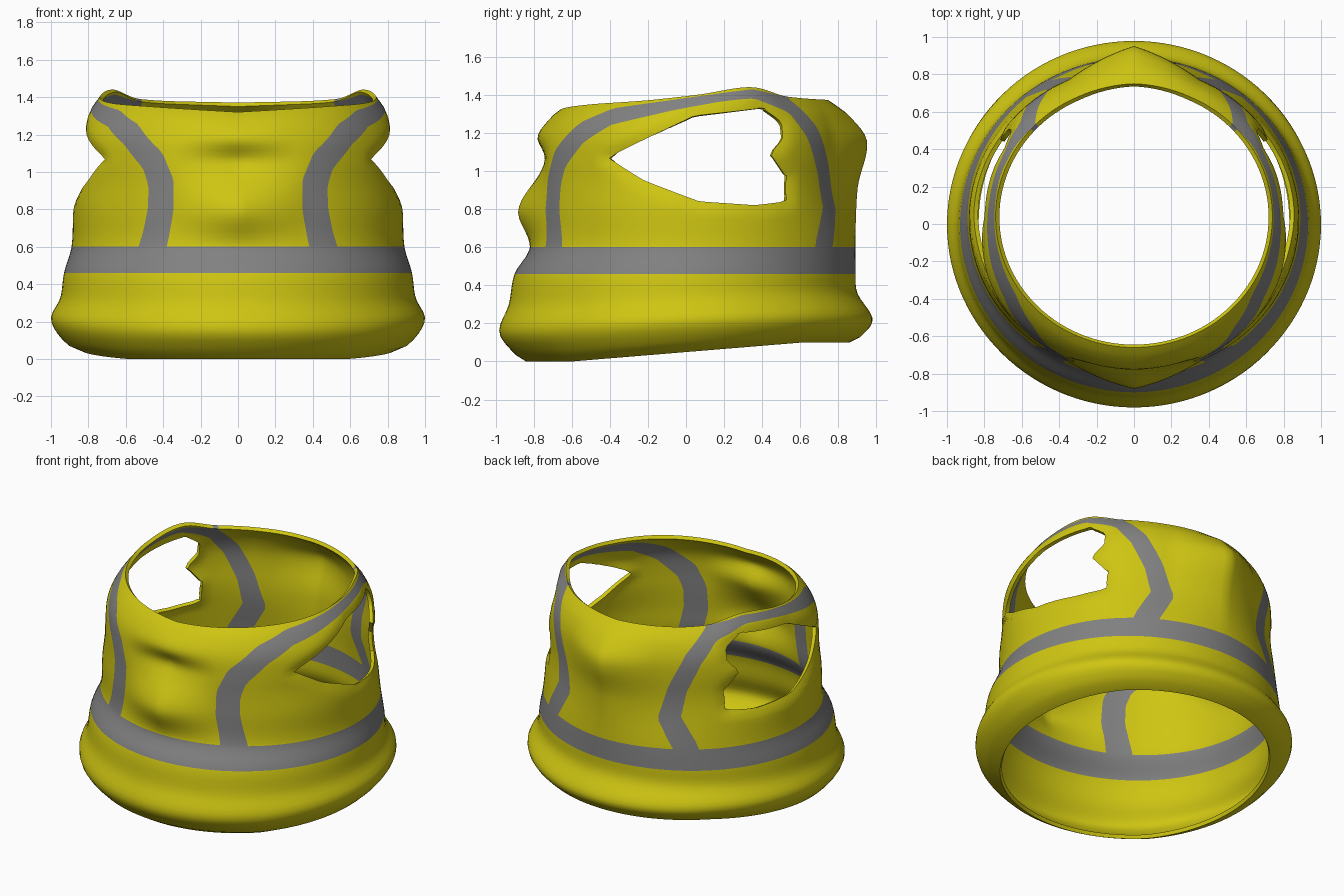
import bpy, bmesh
from math import sin, cos, acos, pi
from mathutils import Vector

if "Cube" in bpy.data.objects:
    bpy.data.objects.remove(bpy.data.objects["Cube"])


def material(name, rgb):
    mat = bpy.data.materials.new(name)
    mat.use_nodes = True
    mat.diffuse_color = (*rgb, 1)
    mat.node_tree.nodes["Principled BSDF"].inputs["Base Color"].default_value = (*rgb, 1)
    return mat


def curve(points, t):
    """Smooth curve through (position, value) points."""
    n = len(points)
    t = min(max(t, points[0][0]), points[-1][0])
    i = next((k for k in range(n - 1) if t <= points[k + 1][0]), n - 2)

    def slope(k):
        a, b = points[max(k - 1, 0)], points[min(k + 1, n - 1)]
        return (b[1] - a[1]) / (b[0] - a[0])
    (x0, y0), (x1, y1) = points[i], points[i + 1]
    h = x1 - x0
    s = (t - x0) / h
    return (y0 * (1 + 2 * s) * (1 - s) ** 2 + slope(i) * h * s * (1 - s) ** 2
            + y1 * s * s * (3 - 2 * s) + slope(i + 1) * h * s * s * (s - 1))


# Body outline by height: reach to the front, to the back and to the sides.
# The centre lines bulge in soft ridges, the chest and shoulder blades are flatter.
HEM_FRONT = [(0, .84), (.03, .89), (.15, .98), (.3, .93), (.46, .9)]
HEM_BACK = [(0, .86), (.03, .91), (.15, .98), (.33, .9), (.46, .89)]
FRONT_RIDGE = HEM_FRONT + [(.6, .82), (.8, .88), (1.06, .73), (1.22, .78), (1.35, .71), (1.4, .66)]
CHEST = HEM_FRONT + [(.6, .82), (.8, .8), (1.06, .79), (1.22, .77), (1.35, .71), (1.4, .66)]
BACK_RIDGE = HEM_BACK + [(.9, .9), (1.17, .95), (1.32, .85), (1.4, .75)]
BLADES = HEM_BACK + [(.6, .88), (.85, .84), (1.17, .84), (1.32, .8), (1.4, .74)]
SIDE = [(0, .84), (.04, .92), (.18, 1), (.31, .95), (.46, .93), (.6, .89), (.8, .88),
        (.95, .86), (1.07, .86), (1.2, .85), (1.3, .81), (1.4, .74)]
NECK_HEIGHT = [(0, 1.32), (.7, 1.35), (1.2, 1.37), (1.6, 1.4), (2.02, 1.44),
               (2.35, 1.39), (pi, 1.37)]
TOP = 1.4
BAND = (.46, .6)

# Shoulder stripe: angle from the front, height, half width
STRIPE = [(.57, .5, .085), (.52, .67, .075), (.49, .8, .072), (.5, .94, .073),
          (.56, 1.06, .07), (.75, 1.2, .062), (.98, 1.285, .045), (1.42, 1.345, .028),
          (1.75, 1.385, .022), (2.02, 1.405, .024), (2.32, 1.345, .045), (2.48, 1.2, .055),
          (2.6, 1.0, .058), (2.67, .8, .065), (2.54, .62, .07), (2.5, .5, .085)]

# Armhole outline in the side plane: depth, height
ARMHOLE = [(-.4, 1.07), (-.2, 1.17), (.06, 1.29), (.45, 1.33), (.55, 1.26), (.55, 1.17),
           (.48, 1.09), (.57, .97), (.57, .84), (.4, .82), (.1, .84), (-.2, .95)]
ARC = .82                                   # arc length per radian in the flat pattern
stripe = [(Vector((a * ARC, z)), w) for a, z, w in STRIPE]
armhole = [Vector((acos((.05 - y) / .83) * ARC, z)) for y, z in ARMHOLE]


def to_segment(p, a, b):
    s = min(max((p - a).dot(b - a) / (b - a).length_squared, 0), 1)
    return (p - a.lerp(b, s)).length, s


def stripe_level(co):
    p = Vector((co.x * ARC, co.y))
    best = 9
    for (a, wa), (b, wb) in zip(stripe, stripe[1:]):
        d, s = to_segment(p, a, b)
        best = min(best, d - wa - (wb - wa) * s)
    return best


def armhole_level(co):
    p = Vector((co.x * ARC, co.y))
    inside, best = False, 9
    for a, b in zip(armhole, armhole[1:] + armhole[:1]):
        best = min(best, to_segment(p, a, b)[0])
        if (a.y > p.y) != (b.y > p.y) and p.x < a.x + (b.x - a.x) * (p.y - a.y) / (b.y - a.y):
            inside = not inside
    return -best if inside else best


def cut(bm, level):
    """Cut the flat pattern along the zero line of a level function."""
    value = {v: level(v.co) or 1e-6 for v in bm.verts}
    new = []
    for e in list(bm.edges):
        a, b = e.verts
        if value[a] * value[b] < 0:
            f = value[a] / (value[a] - value[b])
            new.append(bmesh.utils.edge_split(e, a, min(max(f, .02), .98))[1])
    bmesh.ops.connect_verts(bm, verts=new)


def pattern_height(angle, t):
    """Tilt the hem towards the back and shape the neckline."""
    if t < BAND[0]:
        hem = min(max(.05 - .07 * cos(angle), 0), .1)
        return hem + t * (BAND[0] - hem) / BAND[0]
    if t > 1:
        return 1 + (t - 1) * (curve(NECK_HEIGHT, angle) - 1) / (TOP - 1)
    return t


def ridge(centre, flank, t, angle):
    """Fade from the centre outline to the flank outline."""
    s = min(angle / .42, 1)
    return curve(centre, t) * (1 - s) + curve(flank, t) * s


def wrap(co):
    """Wrap a flat pattern point (angle, height, row) around the body."""
    angle, z, t = co
    front = ridge(FRONT_RIDGE, CHEST, t, angle)
    back = ridge(BACK_RIDGE, BLADES, t, pi - angle)
    r = 1 - .02 * max(0, 1 - abs(armhole_level(co)) / .05)      # turned-in armhole hem
    x = curve(SIDE, t) * sin(angle) * r
    y = (back - front) / 2 - (back + front) / 2 * cos(angle) * r
    return Vector((x if 1e-5 < angle < pi - 1e-5 else 0, y, z))


# Flat half pattern
COLS, ROWS = 60, 43
bm = bmesh.new()
grid = []
for j in range(ROWS + 1):
    t = TOP * j / ROWS
    angles = [pi * i / COLS for i in range(COLS + 1)]
    grid.append([bm.verts.new((a, pattern_height(a, t), t)) for a in angles])
for low, high in zip(grid, grid[1:]):
    for i in range(COLS):
        bm.faces.new((low[i], low[i + 1], high[i + 1], high[i]))

# Cut the band, stripe and armhole edges, then colour and open the faces
for level in (lambda c: c.y - BAND[0], lambda c: c.y - BAND[1], stripe_level, armhole_level):
    cut(bm, level)
holes = []
for f in bm.faces:
    c = f.calc_center_median()
    f.material_index = int(BAND[0] < c.y < BAND[1] or (c.y > BAND[0] and stripe_level(c) < 0))
    if armhole_level(c) < 0:
        holes.append(f)
bmesh.ops.delete(bm, geom=holes, context='FACES')
for v in bm.verts:
    v.co = wrap(v.co)
bmesh.ops.remove_doubles(bm, verts=bm.verts, dist=.0015)

# Safety vest shell
mesh = bpy.data.meshes.new("safety_vest")
bm.to_mesh(mesh)
bm.free()
mesh.materials.append(material("safety yellow", (.62, .56, .006)))
mesh.materials.append(material("reflective grey", (.22, .22, .22)))
vest = bpy.data.objects.new("safety_vest", mesh)
bpy.context.scene.collection.objects.link(vest)
bpy.context.view_layer.objects.active = vest
vest.select_set(True)

mirror = vest.modifiers.new("mirror", 'MIRROR')
mirror.use_clip = True
cloth = vest.modifiers.new("cloth", 'SOLIDIFY')
cloth.thickness = .025
cloth.offset = -1
for name in ("mirror", "cloth"):
    bpy.ops.object.modifier_apply(modifier=name)
bpy.ops.object.shade_smooth_by_angle(angle=.7)
